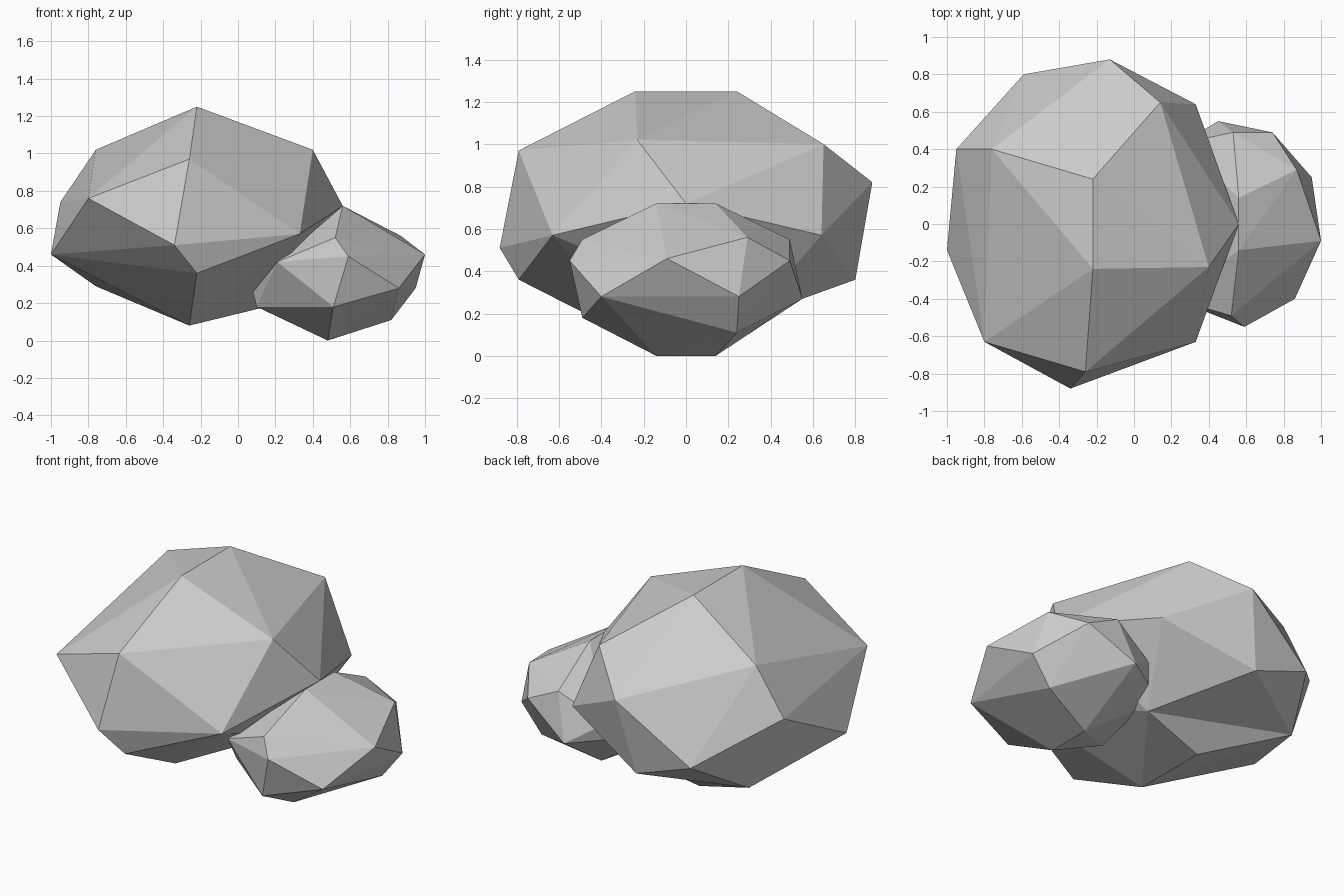
import bpy
import bmesh
from mathutils import Vector

default_cube = bpy.data.objects.get("Cube")
if default_cube:
    bpy.data.objects.remove(default_cube, do_unlink=True)

# One plain stone colour shared by both boulders
stone = bpy.data.materials.new("stone_grey")
stone.use_nodes = True
grey = (0.6, 0.6, 0.6, 1.0)
stone.diffuse_color = grey
shader = next(n for n in stone.node_tree.nodes if n.type == 'BSDF_PRINCIPLED')
shader.inputs["Base Color"].default_value = grey
shader.inputs["Roughness"].default_value = 0.9


def nearest_vertex(bm, point):
    """Vertex of the mesh closest to a given corner."""
    return min(bm.verts, key=lambda v: (v.co - Vector(point)).length)


def make_boulder(name, corners, creases=()):
    """Wrap corner points in a faceted skin, then fold chosen edges inward."""
    bm = bmesh.new()
    for corner in corners:
        bm.verts.new(corner)
    bmesh.ops.convex_hull(bm, input=list(bm.verts))
    loose = [v for v in bm.verts if not v.link_faces]
    bmesh.ops.delete(bm, geom=loose, context='VERTS')
    # Turning a ridge edge makes a shallow valley between its neighbours
    for start, end in creases:
        edge = bm.edges.get((nearest_vertex(bm, start), nearest_vertex(bm, end)))
        if edge:
            bmesh.utils.edge_rotate(edge)
    bmesh.ops.recalc_face_normals(bm, faces=list(bm.faces))
    mesh = bpy.data.meshes.new(name)
    bm.to_mesh(mesh)
    bm.free()
    mesh.materials.append(stone)
    boulder = bpy.data.objects.new(name, mesh)
    bpy.context.collection.objects.link(boulder)
    return boulder


def ridge(x, half_length, z):
    """A short level ridge running front to back."""
    return [(x, -half_length, z), (x, half_length, z)]


# Large boulder: crown and foot ridges, then its corners by side
large_crown = ridge(-.22, .24, 1.25)
large_foot = ridge(-.26, .24, .08)
large_front = [(-.26, -.79, .97), (-.8, -.63, .76), (-.34, -.88, .51),
               (-.22, -.79, .36), (.33, -.63, .57)]
large_back = [(.14, .65, 1), (-.13, .88, .82), (-.59, .8, .49),
              (-.22, .8, .36), (.33, .64, .57)]
large_left_end = [(.4, -.23, 1.02), (.56, 0, .72), (.15, .3, .18)]
large_right_end = [(-.76, .4, 1.02), (-.95, .4, .74), (-1, -.14, .46),
                   (-.76, .47, .29)]
make_boulder(
    "large_boulder",
    large_crown + large_foot + large_front + large_back
    + large_left_end + large_right_end,
    creases=[(large_back[3], large_foot[1])],
)

# Small boulder: leans against the large one and runs into it
small_crown = ridge(.56, .14, .72)
small_foot = ridge(.48, .14, 0)
small_front = [(.52, -.49, .55), (.59, -.55, .45), (.51, -.49, .18),
               (.86, -.4, .28)]
small_back = [(.53, .49, .55), (.74, .49, .45), (.45, .55, .27)]
small_outer_end = [(1, -.09, .46), (.87, .29, .56), (.95, .25, .28),
                   (.82, .24, .11)]
small_buried_end = [(.21, -.4, .42), (.1, -.16, .18), (.08, -.15, .26),
                    (.13, .22, .25), (.2, .37, .3), (.25, .43, .4)]
make_boulder(
    "small_boulder",
    small_crown + small_foot + small_front + small_back
    + small_outer_end + small_buried_end,
)
